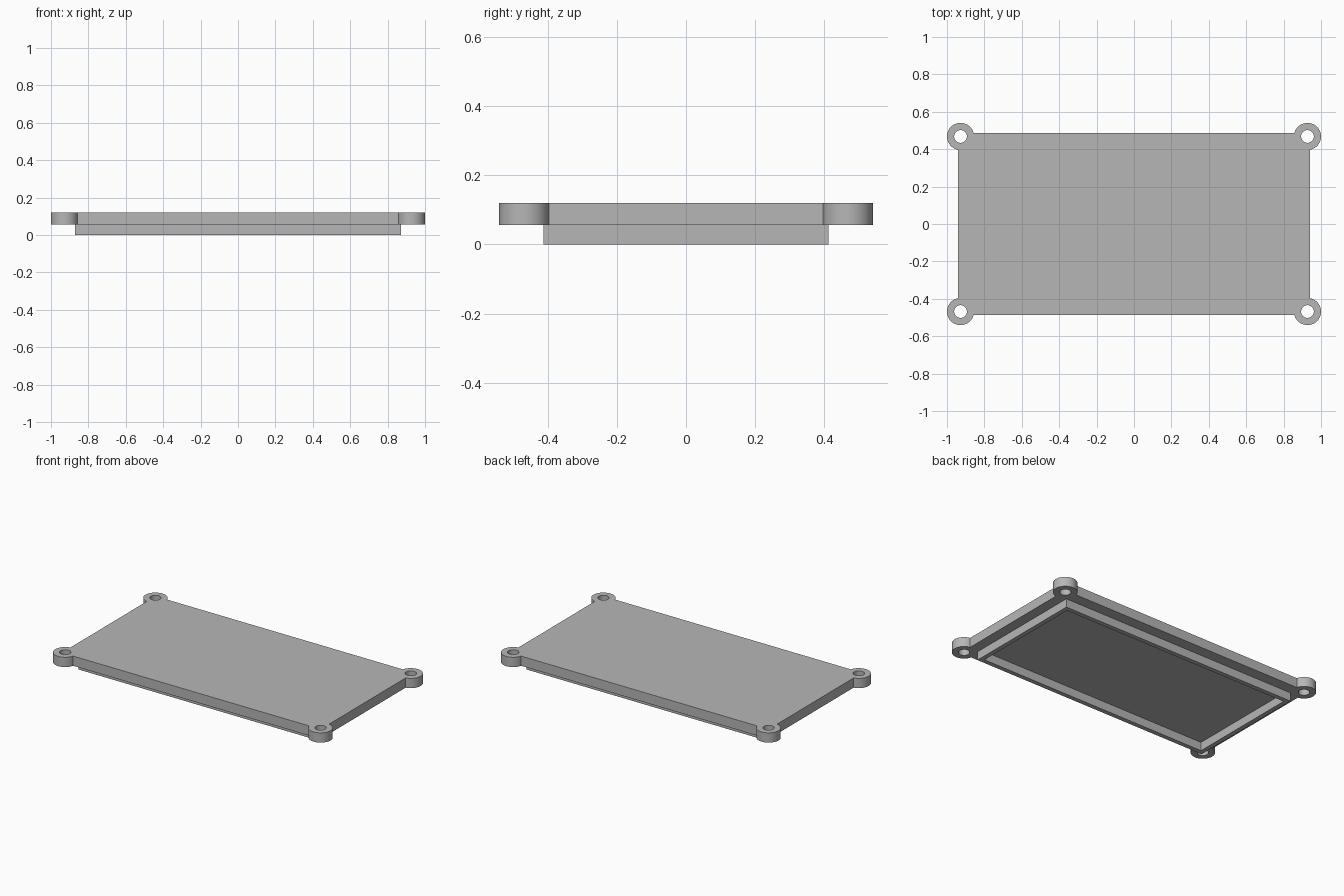
import bpy, bmesh
from math import acos, asin, cos, sin, pi, radians

cube = bpy.data.objects.get("Cube")
if cube:
    bpy.data.objects.remove(cube, do_unlink=True)

# Main dimensions
PLATE_X, PLATE_Y = 0.94, 0.486
LUG_X, LUG_Y, LUG_R, HOLE_R = 0.9275, 0.468, 0.0725, 0.034
LIP_X, LIP_Y, LIP_WALL = 0.871, 0.412, 0.03
LIP_TOP, TOP = 0.056, 0.12

grey = bpy.data.materials.new("plain grey")
grey.use_nodes = True
colour = (0.47, 0.47, 0.47, 1)
grey.diffuse_color = colour
grey.node_tree.nodes["Principled BSDF"].inputs["Base Color"].default_value = colour


def arc(cx, cy, r, start, end, steps):
    angles = [start + (end - start) * i / steps for i in range(steps + 1)]
    return [(cx + r * cos(a), cy + r * sin(a)) for a in angles]


def rectangle(x, y):
    return [(-x, -y), (x, -y), (x, y), (-x, y)]


def extruded(name, loops, z0, z1):
    """Fill closed loops (outline first, then holes) and extrude them upward."""
    bm = bmesh.new()
    edges = []
    for loop in loops:
        verts = [bm.verts.new((x, y, z0)) for x, y in loop]
        edges += [bm.edges.new((v, verts[i - 1])) for i, v in enumerate(verts)]
    bmesh.ops.triangle_fill(bm, edges=edges, use_beauty=True)
    result = bmesh.ops.extrude_face_region(bm, geom=bm.faces[:], use_keep_orig=True)
    moved = [g for g in result["geom"] if isinstance(g, bmesh.types.BMVert)]
    bmesh.ops.translate(bm, verts=moved, vec=(0, 0, z1 - z0))
    bmesh.ops.recalc_face_normals(bm, faces=bm.faces[:])
    mesh = bpy.data.meshes.new(name)
    bm.to_mesh(mesh)
    bm.free()
    mesh.materials.append(grey)
    obj = bpy.data.objects.new(name, mesh)
    bpy.context.collection.objects.link(obj)
    bpy.ops.object.select_all(action="DESELECT")
    obj.select_set(True)
    bpy.context.view_layer.objects.active = obj
    bpy.ops.object.shade_smooth_by_angle(angle=radians(30))
    return obj


# Cover outline: one rounded lug arc, mirrored to all four corners
lug = arc(LUG_X, LUG_Y, LUG_R,
          -acos((PLATE_X - LUG_X) / LUG_R),
          pi - asin((PLATE_Y - LUG_Y) / LUG_R), 40)
outline, holes = [], []
for sx, sy in ((1, 1), (-1, 1), (-1, -1), (1, -1)):
    corner = lug if sx == sy else lug[::-1]
    outline += [(sx * x, sy * y) for x, y in corner]
    holes.append(arc(sx * LUG_X, sy * LUG_Y, HOLE_R, 0, 2 * pi, 40)[:-1])

extruded("cover_plate", [outline] + holes, LIP_TOP, TOP)

# Thin locating lip under the cover
extruded("locating_lip",
         [rectangle(LIP_X, LIP_Y), rectangle(LIP_X - LIP_WALL, LIP_Y - LIP_WALL)],
         0, LIP_TOP)
